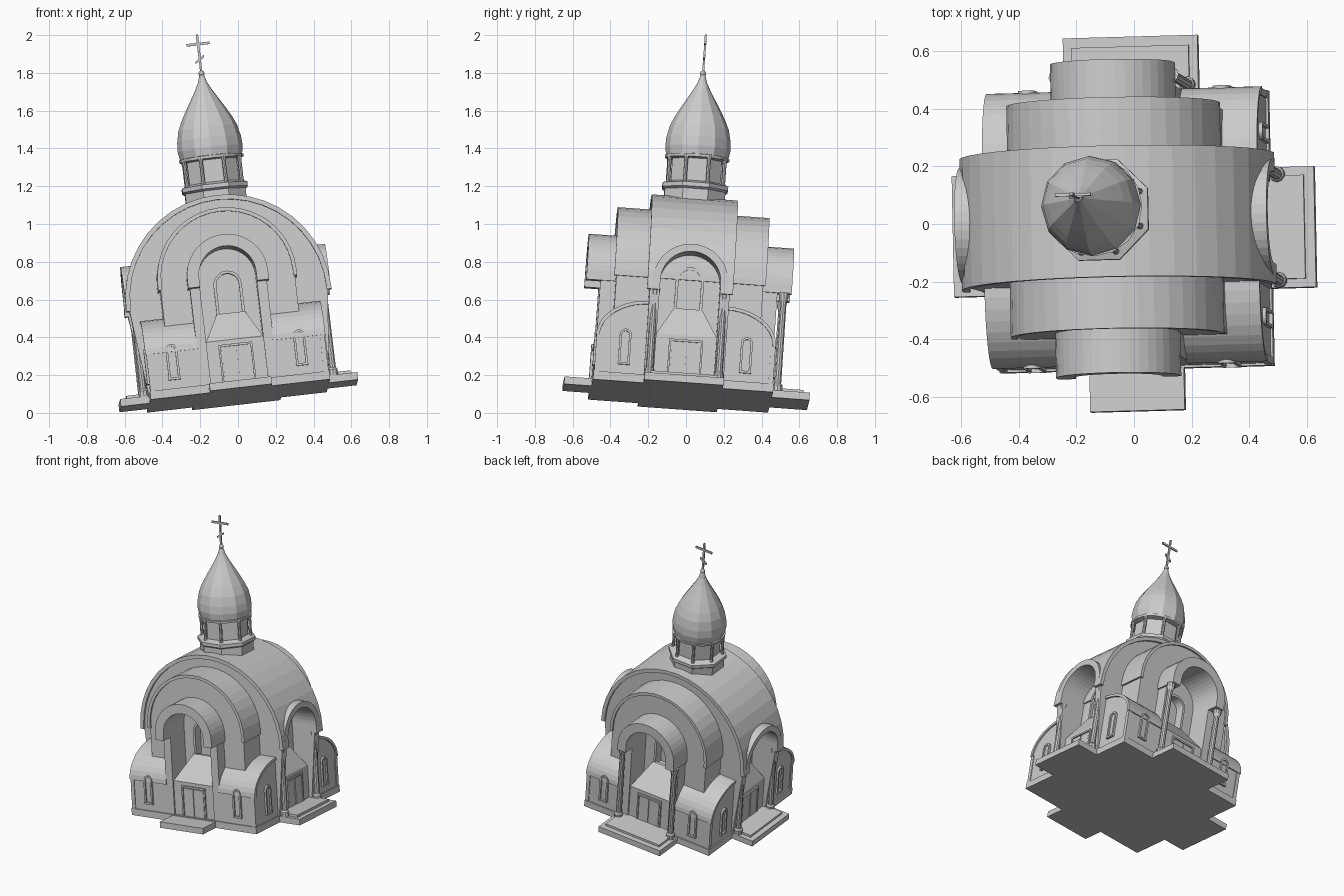
import bpy, bmesh
from math import pi, sin, cos
from mathutils import Matrix, Vector

cube = bpy.data.objects.get("Cube")
if cube:
    bpy.data.objects.remove(cube)

stone = bpy.data.materials.new("grey_stone")
stone.use_nodes = True
stone.diffuse_color = (0.6, 0.6, 0.6, 1)
stone.node_tree.nodes["Principled BSDF"].inputs["Base Color"].default_value = (0.6, 0.6, 0.6, 1)

# The whole church leans: axes of its own frame
ax = Vector((0.993, 0.028, 0.113)).normalized()
az = ax.cross(Vector((-0.019, 0.997, -0.072))).normalized()
ay = az.cross(ax)
LEAN = Matrix.Translation((0.004, -0.029, 0.09)) @ Matrix((ax, ay, az)).transposed().to_4x4()
SIDES = {0: "front", 1: "left", 2: "back", 3: "right"}


def add(name, bm, k=0):
    """Turn a part built on the front to side k, lean it and make an object."""
    bmesh.ops.recalc_face_normals(bm, faces=bm.faces)
    bm.transform(LEAN @ Matrix.Rotation(k * pi / 2, 4, 'Z'))
    me = bpy.data.meshes.new(name)
    bm.to_mesh(me)
    bm.free()
    me.materials.append(stone)
    ob = bpy.data.objects.new(name, me)
    bpy.context.collection.objects.link(ob)
    return ob


def prism(name, profile, d0, d1, k=0):
    """Extrude a (u, z) profile outward from depth d0 to d1."""
    bm = bmesh.new()
    face = bm.faces.new([bm.verts.new((u, -d0, z)) for u, z in profile])
    ext = bmesh.ops.extrude_face_region(bm, geom=[face])
    moved = [g for g in ext["geom"] if isinstance(g, bmesh.types.BMVert)]
    bmesh.ops.translate(bm, vec=(0, d0 - d1, 0), verts=moved)
    return add(name, bm, k)


def box(name, u0, u1, d0, d1, z0, z1, k=0):
    return prism(name, [(u0, z0), (u1, z0), (u1, z1), (u0, z1)], d0, d1, k)


def arch(r, spring, bottom, leg=None, n=20, u=0):
    """Round-headed outline, left foot to right foot."""
    leg = leg or r
    arc = [(u - r * cos(pi * i / n), spring + r * sin(pi * i / n)) for i in range(n + 1)]
    return [(u - leg, bottom)] + arc + [(u + leg, bottom)]


def band(r, inner, spring, bottom, n=20, u=0):
    """Horseshoe outline between two radii."""
    return arch(r, spring, bottom, n=n, u=u) + arch(inner, spring, bottom, n=n, u=u)[::-1]


def lathe(name, rings, sides, u=0, d=0, k=0, turn=0.0):
    """Stack of (radius, height) rings with flat sides."""
    bm = bmesh.new()
    loops = []
    for r, z in rings:
        loops.append([bm.verts.new((u + r * cos(2 * pi * i / sides + turn),
                                    -d + r * sin(2 * pi * i / sides + turn), z)) for i in range(sides)])
    for a, b in zip(loops, loops[1:]):
        for i in range(sides):
            j = (i + 1) % sides
            bm.faces.new((a[i], a[j], b[j], b[i]))
    bm.faces.new(loops[0])
    bm.faces.new(loops[-1])
    return add(name, bm, k)


def cut(target, cutter):
    mod = target.modifiers.new("niche", 'BOOLEAN')
    mod.operation = 'DIFFERENCE'
    mod.solver = 'EXACT'
    mod.object = cutter
    cutter.hide_render = True
    cutter.hide_set(True)


# Plinth with a landing on every side
box("plinth", -0.478, 0.478, -0.478, 0.478, 0, 0.045)
for k, (half, reach) in enumerate([(0.165, 0.623), (0.21, 0.632), (0.235, 0.678), (0.21, 0.632)]):
    box(SIDES[k] + "_landing", -half, half, 0.4, reach, 0, 0.04, k)
    if k:
        box(SIDES[k] + "_step", -half + 0.03, half - 0.03, 0.4, reach - 0.035, 0.03, 0.055, k)

# Great barrel vault and the lower vault crossing under it
hall = prism("main_hall", arch(0.53, 0.505, 0.03, 0.478), -0.212, 0.212)
main_roof = prism("main_roof", band(0.547, 0.522, 0.51, 0.495), -0.228, 0.228)
tier = prism("middle_hall", arch(0.358, 0.605, 0.03), -0.39, 0.39)
prism("middle_roof", band(0.37, 0.35, 0.607, 0.575), -0.402, 0.402)

for k, side in SIDES.items():
    wide = k % 2 == 0
    r, inner, spring = (0.215, 0.152, 0.61) if wide else (0.2, 0.16, 0.55)
    back = 0.31 if wide else 0.36
    wall = 0.47

    # Porch vault, piers and niche
    prism(side + "_porch_roof", band(r, inner, spring, spring - 0.05), 0.37, 0.545, k)
    for s in (-1, 1):
        box(side + "_pier", s * inner, s * (r - 0.01), 0.36, wall, 0.03, spring, k)
    niche = prism(side + "_niche_cutter", arch(inner, spring, 0.02), back, 0.7, k)
    pane = prism(side + "_window_cutter", arch(0.062, 0.57, 0.4), back - 0.05, back + 0.05, k)
    for body in ((hall, tier) if wide else (hall, main_roof)):
        cut(body, niche)
        if body is not main_roof:
            cut(body, pane)
    prism(side + "_window_frame", band(0.075, 0.06, 0.57, 0.4, 12), back - 0.01, back + 0.015, k)

    # Columns carrying the vault
    if k:
        for s in (-1, 1):
            top = spring - 0.045
            lathe(side + "_column", [(0.027, 0.04), (0.027, 0.07), (0.019, 0.08), (0.017, top - 0.05),
                                     (0.025, top - 0.03), (0.028, top)], 10, s * (r - 0.016), 0.505, k)

    # Entrance block with a sloping roof
    bm = bmesh.new()
    for half, d, z in ((inner, 0.46, 0.03), (inner, 0.46, 0.27), (inner, back, 0.03),
                       (inner, back, 0.27), (0.075, back + 0.02, 0.42), (0.075, back, 0.42)):
        for s in (-1, 1):
            bm.verts.new((s * half, -d, z))
    bmesh.ops.convex_hull(bm, input=bm.verts)
    add(side + "_entrance", bm, k)
    for s in (-1, 1):
        box(side + "_door_leaf", s * 0.004, s * 0.075, 0.455, 0.466, 0.045, 0.23, k)
        box(side + "_door_jamb", s * 0.08, s * 0.09, 0.455, 0.469, 0.045, 0.245, k)
    box(side + "_door_lintel", -0.09, 0.09, 0.455, 0.469, 0.235, 0.247, k)

    # Chapel windows with hooded frames
    for s in (-1, 1):
        u = s * (0.34 if wide else 0.322)
        prism(side + "_chapel_window_frame", band(0.031, 0.019, 0.25, 0.1, 10, u), 0.42, 0.483, k)
        prism(side + "_chapel_window_pane", arch(0.02, 0.25, 0.1, n=10, u=u), 0.42, 0.473, k)
        box(side + "_chapel_window_sill", u - 0.032, u + 0.032, 0.46, 0.486, 0.09, 0.102, k)


def quarter(s, grow, n=10):
    """Quarter-round roof line falling outward."""
    return [(s * (0.2 + (0.27 + grow) * cos(pi / 2 * i / n)), 0.24 + (0.19 + grow) * sin(pi / 2 * i / n))
            for i in range(n + 1)]


# Four corner chapels with half-vault roofs
for k in (1, 3):
    for s in (-1, 1):
        prism("corner_chapel", [(s * 0.2, 0.03), (s * 0.47, 0.03)] + quarter(s, 0), 0.2, 0.47, k)
        prism("chapel_roof", quarter(s, 0.008) + quarter(s, -0.01)[::-1], 0.2, 0.48, k)
        box("chapel_corner_post", s * 0.45, s * 0.475, 0.45, 0.475, 0.03, 0.24, k)

# Drum with eight posts
lathe("drum_base", [(0.174, 0.95), (0.174, 1.09), (0.188, 1.1), (0.188, 1.122), (0.15, 1.135)], 8, turn=pi / 8)
lathe("drum", [(0.143, 1.1), (0.143, 1.28)], 8, turn=pi / 8)
for i in range(8):
    a = pi / 8 + i * pi / 4
    lathe("drum_post", [(0.013, 1.12), (0.01, 1.14), (0.01, 1.24), (0.014, 1.27)], 8,
          0.158 * cos(a), 0.158 * sin(a))

# Onion dome, finial and cross
lathe("dome_cornice", [(0.14, 1.255), (0.17, 1.26), (0.172, 1.275), (0.15, 1.28)], 16)
lathe("onion_dome", [(0.164, 1.268), (0.173, 1.32), (0.17, 1.37), (0.157, 1.43), (0.135, 1.48), (0.107, 1.53),
                     (0.074, 1.585), (0.047, 1.63), (0.024, 1.675), (0.009, 1.725)], 12)
ball = bmesh.new()
bmesh.ops.create_uvsphere(ball, u_segments=12, v_segments=8, radius=0.016,
                          matrix=Matrix.Translation((0, 0, 1.722)))
add("finial_ball", ball)
box("cross_post", -0.006, 0.006, -0.005, 0.005, 1.722, 1.93)
box("cross_bar", -0.062, 0.062, -0.005, 0.005, 1.873, 1.886)
prism("cross_foot_bar", [(-0.024, 1.776), (0.024, 1.806), (0.024, 1.819), (-0.024, 1.789)], -0.005, 0.005)
